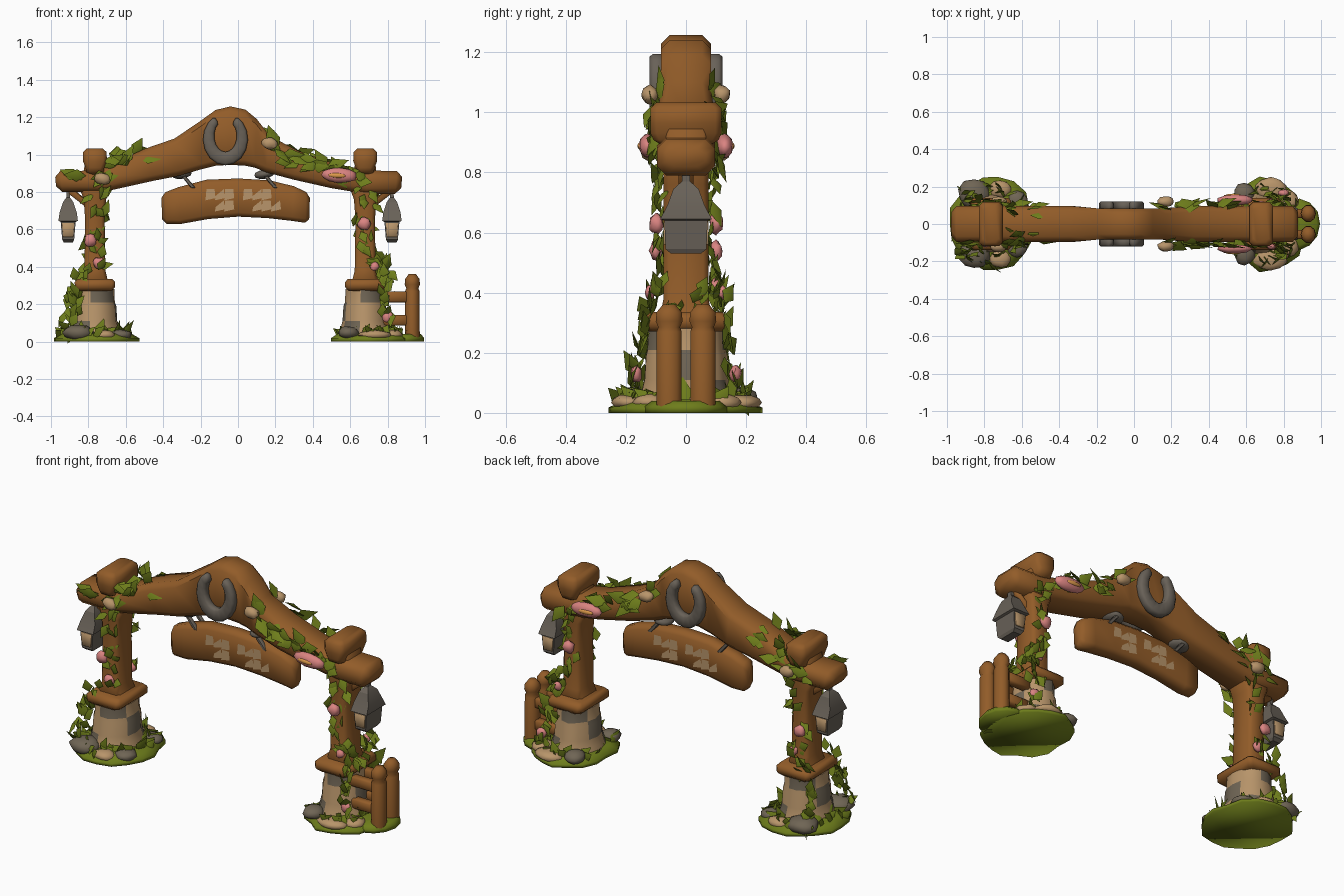
import bpy, bmesh, math, random
from mathutils import Vector, Matrix

random.seed(11)
if "Cube" in bpy.data.objects:
    bpy.data.objects.remove(bpy.data.objects["Cube"])


def material(name, rgb):
    m = bpy.data.materials.new(name)
    m.use_nodes = True
    m.diffuse_color = (*rgb, 1)
    m.node_tree.nodes["Principled BSDF"].inputs["Base Color"].default_value = (*rgb, 1)
    return m


WOOD = material("brown wood", (0.29, 0.108, 0.022))
TAN = material("tan stone", (0.48, 0.30, 0.145))
GREY = material("grey stone", (0.16, 0.13, 0.09))
METAL = material("grey metal", (0.14, 0.12, 0.097))
LEAF = material("leaf green", (0.155, 0.205, 0.011))
PINK = material("petal pink", (0.70, 0.23, 0.22))
ORANGE = material("flower orange", (0.72, 0.32, 0.07))


def finish(name, bm, mats, angle=40):
    bmesh.ops.recalc_face_normals(bm, faces=bm.faces)
    me = bpy.data.meshes.new(name)
    bm.to_mesh(me)
    bm.free()
    for m in mats:
        me.materials.append(m)
    for p in me.polygons:
        p.use_smooth = True
    me.set_sharp_from_angle(angle=math.radians(angle))
    ob = bpy.data.objects.new(name, me)
    bpy.context.collection.objects.link(ob)
    return ob


def band(name, pairs, half, c, mat, y=0, angle=50):
    """Loft a chamfered section along stations ((x, z), (x, z)[, half depth])."""
    st = [(Vector(p[0]), Vector(p[1]), p[2] if len(p) > 2 else half) for p in pairs]

    def softened(s, nxt):
        t = min(0.45, c / ((s[0] + s[1]) / 2 - (nxt[0] + nxt[1]) / 2).length)
        full = (s[0].lerp(nxt[0], t), s[1].lerp(nxt[1], t), s[2] + (nxt[2] - s[2]) * t)
        k = min(0.3, c / (s[0] - s[1]).length)
        return (s[0].lerp(s[1], k), s[1].lerp(s[0], k), s[2] - c), full

    a0, a1 = softened(st[0], st[1])
    b0, b1 = softened(st[-1], st[-2])
    st = [a0, a1] + st[1:-1] + [b1, b0]
    bm = bmesh.new()
    rings = []
    for a, b, h in st:
        k = min(0.3, c / (a - b).length)
        sec = [(0, -h + c), (k, -h), (1 - k, -h), (1, -h + c),
               (1, h - c), (1 - k, h), (k, h), (0, h - c)]
        ring = []
        for t, yy in sec:
            p = a.lerp(b, t)
            ring.append(bm.verts.new((p.x, y + yy, p.y)))
        rings.append(ring)
    for r, s in zip(rings, rings[1:]):
        for i in range(8):
            j = (i + 1) % 8
            bm.faces.new((r[i], r[j], s[j], s[i]))
    bm.faces.new(rings[0])
    bm.faces.new(rings[-1])
    return finish(name, bm, [mat], angle)


def column(name, cx, levels, half, c, mat):
    """Upright band from (z, half width[, half depth]) levels."""
    return band(name, [((cx - l[1], l[0]), (cx + l[1], l[0]), *l[2:]) for l in levels],
                half, c, mat)


def lathe(name, loc, rings, n, mats, rule=None, jitter=0, turn=0, angle=40):
    """Stack of elliptical rings (rx, ry, z)."""
    bm = bmesh.new()
    wob = [1 + random.uniform(-jitter, jitter) for _ in range(n)]
    rows = []
    for rx, ry, z in rings:
        rows.append([bm.verts.new((loc[0] + rx * wob[i] * math.cos(math.tau * i / n + turn),
                                   loc[1] + ry * wob[i] * math.sin(math.tau * i / n + turn),
                                   loc[2] + z)) for i in range(n)])
    for k, (r, s) in enumerate(zip(rows, rows[1:])):
        for i in range(n):
            f = bm.faces.new((r[i], r[(i + 1) % n], s[(i + 1) % n], s[i]))
            f.material_index = rule(k, i) if rule else 0
    bm.faces.new(rows[0])
    bm.faces.new(rows[-1])
    return finish(name, bm, mats, angle)


def blob(name, loc, size, mat, tilt=0, jitter=0.0):
    bm = bmesh.new()
    bmesh.ops.create_icosphere(bm, subdivisions=2, radius=1)
    for v in bm.verts:
        v.co *= 1 + random.uniform(-jitter, jitter)
    m = Matrix.Translation(loc) @ Matrix.Rotation(tilt, 4, 'Y') @ Matrix.Diagonal((*size, 1))
    bmesh.ops.transform(bm, matrix=m, verts=bm.verts)
    return finish(name, bm, [mat], 60)


def leaf(bm, pos, way, out, length, width):
    way = way.normalized()
    side = way.cross(out).normalized() * width
    up = side.cross(way).normalized() * width * 0.4
    mid = pos + way * length * 0.4
    b, l, t, r, m = [bm.verts.new(p) for p in
                     (pos, mid + side, pos + way * length, mid - side, mid + up)]
    for f in ((b, l, m), (l, t, m), (t, r, m), (r, b, m), (b, t, l), (b, r, t)):
        bm.faces.new(f)


def ivy(name, path, count, length, width):
    """Broad leaves along a path, tilted to wrap the wood, on the front and the back."""
    bm = bmesh.new()
    pts = [Vector(p) for p in path]
    for s in (-1, 1):
        for i in range(count):
            t = (i + random.random()) / count * (len(pts) - 1)
            k = min(int(t), len(pts) - 2)
            along = pts[k + 1] - pts[k]
            p = pts[k].lerp(pts[k + 1], t - k)
            p = p + Vector((random.uniform(-0.03, 0.03), random.uniform(-0.03, 0.005),
                            random.uniform(-0.015, 0.015)))
            a = math.atan2(along.z, along.x) + random.choice((0, math.pi)) + random.uniform(-0.8, 0.8)
            way = Vector((math.cos(a), random.uniform(0.05, 0.5), math.sin(a)))
            out = Vector((random.uniform(-0.9, 0.9), 0.8, random.uniform(-0.3, 0.9)))
            for v in (p, way, out):
                v.y *= s
            leaf(bm, p, way, out, length * random.uniform(0.75, 1.15), width)
    return finish(name, bm, [LEAF], 60)


# Main arch beam, slimmer at the crown
tops = [(-0.98, 0.91), (-0.75, 0.915), (-0.5, 1.03), (-0.34, 1.085), (-0.2, 1.18), (-0.12, 1.238),
        (-0.04, 1.257), (0.04, 1.24), (0.1, 1.19), (0.17, 1.1), (0.32, 1.02), (0.52, 0.95),
        (0.7, 0.915), (0.88, 0.91)]
lows = [(-0.97, 0.80), (-0.72, 0.80), (-0.45, 0.86), (-0.32, 0.885), (-0.2, 0.92), (-0.12, 0.94),
        (-0.04, 0.945), (0.04, 0.94), (0.09, 0.93), (0.15, 0.905), (0.3, 0.865), (0.5, 0.82),
        (0.68, 0.79), (0.87, 0.79)]
band("arch_beam", [(a, b, 0.084 if abs(a[0]) < 0.3 else 0.096) for a, b in zip(tops, lows)],
     0.09, 0.03, WOOD)

# Posts, caps, plinths, stone bases, lanterns and ground for both sides
for side, cx, out in (("right", -0.765, -1), ("left", 0.68, 1)):
    column(side + "_post", cx, [(0.30, 0.075, 0.09), (0.38, 0.056), (0.65, 0.052), (0.76, 0.06),
                                (0.84, 0.09), (0.9, 0.06), (1.0, 0.05)], 0.075, 0.018, WOOD)
    column(side + "_post_cap", cx, [(0.89, 0.045, 0.10), (0.93, 0.05), (0.965, 0.064),
                                    (1.033, 0.062)], 0.118, 0.02, WOOD)
    column(side + "_plinth", cx, [(0.27, 0.105), (0.335, 0.11)], 0.14, 0.018, WOOD)
    band(side + "_brace", [((cx + out * 0.05, 0.76), (cx + out * 0.05, 0.72)),
                           ((cx + out * 0.13, 0.83), (cx + out * 0.14, 0.79))], 0.025, 0.006, WOOD)
    lathe(side + "_stone_base", (cx, 0, 0),
          [(0.15, 0.17, 0.01), (0.13, 0.15, 0.07), (0.12, 0.14, 0.11), (0.115, 0.135, 0.19),
           (0.107, 0.13, 0.21), (0.104, 0.128, 0.28)], 14, [TAN, GREY],
          lambda k, i: int(math.sin(i * 0.9 + k // 2 * 2.1) > 0.5), 0.05, angle=60)
    gx, rx = (-0.765, 0.232) if out < 0 else (0.71, 0.215)
    lathe(side + "_ground", (gx, 0, 0), [(rx, 0.25, 0), (rx, 0.25, 0.018), (rx * 0.8, 0.19, 0.045)],
          18, [LEAF], jitter=0.06, angle=120)
    # Rubble around the foot
    for s in (-1, 1):
        blob(side + "_grey_rock", (cx - 0.09, s * 0.16, 0.048),
             (0.085, 0.08, 0.044) if out < 0 else (0.055, 0.06, 0.035), GREY, 0, 0.08)
        blob(side + "_tan_rock", (cx + 0.05, s * 0.185, 0.034),
             (0.06, 0.05, 0.028) if out < 0 else (0.09, 0.065, 0.028), TAN, 0, 0.08)
        blob(side + "_side_rock", (cx + 0.14, s * 0.12, 0.035), (0.06, 0.06, 0.03),
             TAN if out > 0 else GREY, 0, 0.08)
    # Grass tufts
    bm = bmesh.new()
    for i in range(50):
        a = math.tau * i / 50
        d = Vector((math.cos(a), math.sin(a), 0))
        p = Vector((gx + d.x * rx * 0.85, d.y * 0.21, 0.025)) - d * random.uniform(0, 0.08)
        way = d * random.uniform(-0.3, 0.5) + Vector((-d.y * random.uniform(-1, 1),
                                                      d.x * random.uniform(-1, 1), 0.5))
        leaf(bm, p, way, d + Vector((0, 0, 0.6)), random.uniform(0.06, 0.11), 0.028)
    finish(side + "_grass_tufts", bm, [LEAF], 60)
    # Lantern
    lx = cx + out * 0.143
    q = math.sqrt(2)
    lathe(side + "_lantern", (lx, 0, 0),
          [(x * q, y * q, z) for x, y, z in
           ((0.024, 0.05, 0.53), (0.032, 0.068, 0.545), (0.04, 0.072, 0.64), (0.052, 0.086, 0.645),
            (0.046, 0.062, 0.69), (0.028, 0.042, 0.745), (0.010, 0.014, 0.77), (0.009, 0.012, 0.81))],
          4, [METAL], turn=math.pi / 4, angle=20)
    for s in (-1, 1):
        band(side + "_lantern_pane", [((lx - 0.033, 0.635), (lx + 0.033, 0.635)),
                                      ((lx - 0.027, 0.56), (lx + 0.027, 0.56))],
             0.0045, 0.001, TAN, s * 0.0705)

# Horseshoes on the front and back
shoe = []
for i in range(15):
    a = math.radians(122 + i * 296 / 14)
    w = 0.022 + 0.014 * math.sin(math.pi * i / 14)
    shoe.append(tuple((-0.067 + (0.09 + e * w) * math.cos(a),
                       1.09 + (0.112 + e * w) * math.sin(a)) for e in (1, -1)))
for s in (-1, 1):
    band("horseshoe", shoe, 0.025, 0.011, METAL, s * 0.096, 60)

# Hanging sign board with worn paint flakes
band("sign_board", [((-0.41, 0.79), (-0.405, 0.63)), ((-0.32, 0.825), (-0.31, 0.628)),
                    ((-0.17, 0.865), (-0.16, 0.655)), ((0, 0.872), (0, 0.668)),
                    ((0.17, 0.862), (0.16, 0.66)), ((0.3, 0.83), (0.29, 0.645)),
                    ((0.385, 0.79), (0.38, 0.632))], 0.045, 0.022, WOOD)
bm = bmesh.new()
for s in (-1, 1):
    for i in range(8):
        for j in range(2):
            if i == 4 or (i + j * 3) % 4 == 3:
                continue
            x, z, w = s * (-0.23 + i * 0.05), 0.695 + j * 0.06, s * 0.054
            quad = [(x, z + 0.012), (x + w, z), (x + w * 0.9, z + 0.035 * (i % 2) + 0.025),
                    (x + w * 0.1, z + 0.06)]
            bm.faces.new([bm.verts.new((px, s * 0.0465, pz)) for px, pz in quad])
finish("sign_paint_flakes", bm, [TAN])
for x, z in ((-0.3, 0.895), (0.14, 0.895)):
    blob("sign_hanger_mount", (x, 0, z), (0.055, 0.06, 0.025), METAL, -0.15)
    for s in (-1, 1):
        band("sign_hanger_link", [((x - 0.012, z), (x + 0.012, z)),
                                  ((x + 0.05, 0.82), (x + 0.075, 0.82))], 0.012, 0.004, METAL, s * 0.035)

# Fence stub beside the left post, on its own patch of grass
lathe("fence_ground", (0.885, 0, 0), [(0.112, 0.135, 0), (0.112, 0.135, 0.02), (0.095, 0.11, 0.04)],
      12, [LEAF], jitter=0.04, angle=120)
for s in (-1, 1):
    lathe("fence_post", (0.932, s * 0.056, 0),
          [(0.04, 0.044, 0.02), (0.038, 0.044, 0.27), (0.032, 0.038, 0.285), (0.041, 0.047, 0.305),
           (0.038, 0.044, 0.335), (0.02, 0.022, 0.36)], 10, [WOOD], angle=60)
    for z in (0.085, 0.21):
        band("fence_rail", [((0.75, z), (0.75, z + 0.058)), ((0.92, z), (0.92, z + 0.058))],
             0.024, 0.008, WOOD, s * 0.056)

# Ivy
ivy("right_post_ivy", [(-0.72, .09, .87), (-0.75, .085, .75), (-0.73, .085, .62), (-0.78, .085, .5),
                       (-0.74, .09, .41), (-0.82, .145, .34)], 19, 0.09, 0.027)
ivy("right_base_ivy", [(-0.84, .13, .36), (-0.88, .11, .24), (-0.9, .15, .16), (-0.87, .19, .06)],
    18, 0.09, 0.03)
ivy("right_beam_ivy", [(-0.84, .1, .87), (-0.74, .1, .88), (-0.62, .1, .96), (-0.54, .09, .99)],
    16, 0.11, 0.034)
ivy("right_beam_top_ivy", [(-0.64, .06, .985), (-0.55, .06, 1.02)], 3, 0.1, 0.034)
ivy("left_beam_ivy", [(0.17, .095, 1.07), (0.25, .1, 1.0), (0.4, .1, .95), (0.55, .1, .9),
                      (0.67, .1, .85)], 23, 0.12, 0.036)
ivy("left_post_ivy", [(0.66, .1, .84), (0.7, .085, .75), (0.64, .085, .62), (0.7, .085, .5),
                      (0.73, .1, .41), (0.77, .145, .34)], 21, 0.09, 0.027)
ivy("left_base_ivy", [(0.77, .145, .33), (0.78, .145, .22), (0.79, .18, .08)], 12, 0.09, 0.03)
ivy("left_collar_ivy", [(0.78, .02, .36), (0.77, .13, .39)], 8, 0.08, 0.028)

# Blossoms on the front and back
for s in (-1, 1):
    for x, y, z, r in ((-0.79, .1, .54, .033), (-0.745, .1, .42, .03), (0.675, .1, .63, .036),
                       (0.8, .165, .13, .03), (0.73, .12, .4, .024)):
        blob("pink_bud", (x, s * y, z), (r, r * 0.65, r), PINK, 0, 0.15)
    blob("large_blossom", (0.54, s * 0.128, 0.888), (0.098, 0.03, 0.04), PINK, 0.05, 0.06)
    blob("large_blossom_heart", (0.53, s * 0.15, 0.888), (0.05, 0.012, 0.014), ORANGE, 0.05)
    for x, z in ((0.17, 1.06), (-0.725, 0.87)):
        blob("tan_blossom", (x, s * 0.12, z), (0.045, 0.028, 0.032), TAN, 0.2, 0.12)
